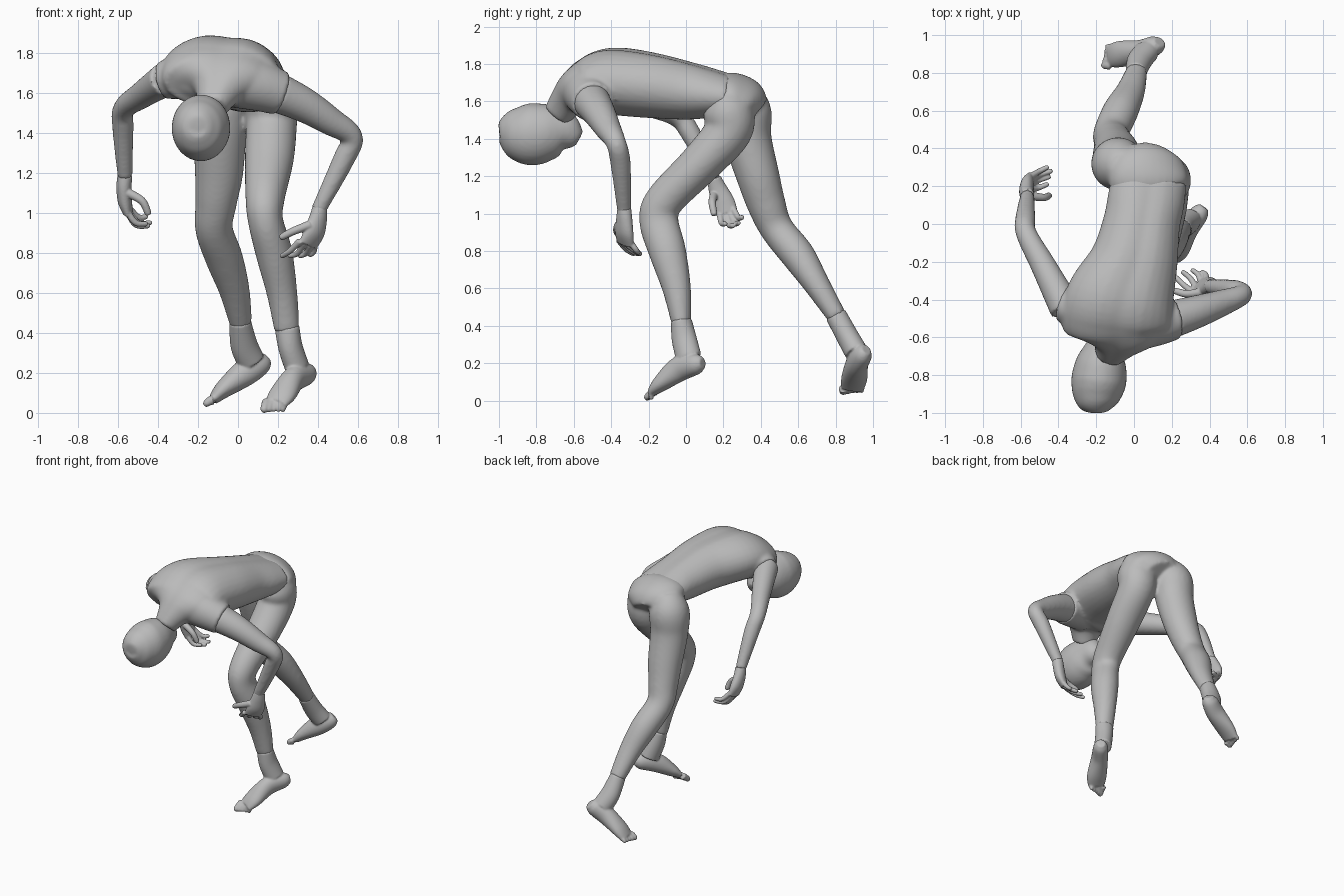
import bpy
import bmesh
import math
from mathutils import Vector

default_cube = bpy.data.objects.get("Cube")
if default_cube:
    bpy.data.objects.remove(default_cube, do_unlink=True)

# One matte grey for the whole figure
grey = bpy.data.materials.new("matte grey")
grey.use_nodes = True
grey_value = (0.5, 0.5, 0.5, 1)
grey.diffuse_color = grey_value
grey.node_tree.nodes["Principled BSDF"].inputs["Base Color"].default_value = grey_value

SEGMENTS = 32
STEPS = 6


def catmull(a, b, c, d, t):
    """Smooth in-between value for one coordinate of a station."""
    return 0.5 * (2 * b + (c - a) * t + (2 * a - 5 * b + 4 * c - d) * t * t
                  + (3 * b - a - 3 * c + d) * t ** 3)


def smooth_stations(stations):
    padded = [stations[0]] + list(stations) + [stations[-1]]
    result = []
    for i in range(len(stations) - 1):
        window = padded[i:i + 4]
        for step in range(STEPS):
            result.append([catmull(*values, step / STEPS) for values in zip(*window)])
    result.append(list(stations[-1]))
    return result


def loft(bm, stations, side=(1, 0, 0), groove=0):
    """Skin elliptical rings; a station is x, y, z, half width, half depth."""
    rows = smooth_stations(stations)
    centres = [Vector(row[:3]) for row in rows]
    rings = []
    for i, row in enumerate(rows):
        tangent = centres[min(i + 1, len(rows) - 1)] - centres[max(i - 1, 0)]
        tangent.normalize()
        across = Vector(side)
        across = (across - tangent * across.dot(tangent)).normalized()
        deep = tangent.cross(across)
        ring = []
        for k in range(SEGMENTS):
            angle = math.tau * k / SEGMENTS
            dent = 1 - groove * math.exp(-((angle - math.pi / 2) / 0.25) ** 2)
            offset = across * math.cos(angle) * row[3] + deep * math.sin(angle) * row[4] * dent
            ring.append(bm.verts.new(centres[i] + offset))
        rings.append(ring)
    for lower, upper in zip(rings, rings[1:]):
        for k in range(SEGMENTS):
            n = (k + 1) % SEGMENTS
            bm.faces.new((lower[k], lower[n], upper[n], upper[k]))
    bm.faces.new(rings[0][::-1])
    bm.faces.new(rings[-1])


def finish(name, bm, voxel=0.012, smoothing=4):
    """Fuse the lofts of one part into a single smooth skin."""
    bmesh.ops.recalc_face_normals(bm, faces=bm.faces)
    mesh = bpy.data.meshes.new(name)
    bm.to_mesh(mesh)
    bm.free()
    mesh.materials.append(grey)
    for polygon in mesh.polygons:
        polygon.use_smooth = True
    part = bpy.data.objects.new(name, mesh)
    bpy.context.collection.objects.link(part)
    fuse = part.modifiers.new("fuse", 'REMESH')
    fuse.mode = 'VOXEL'
    fuse.voxel_size = voxel
    fuse.use_smooth_shade = True
    relax = part.modifiers.new("relax", 'SMOOTH')
    relax.factor = 0.5
    relax.iterations = smoothing


def round_loft(bm, stations):
    loft(bm, [(x, y, z, r, r) for x, y, z, r in stations])


def arm(name, stations):
    bm = bmesh.new()
    round_loft(bm, stations)
    finish(name, bm)


def digit(bm, points, radius):
    """Finger or toe: a tapering tube with a rounded tip."""
    last = Vector(points[-1])
    heading = (last - Vector(points[-2])).normalized()
    tip = last + heading * radius * 0.6
    scales = (1.15, 1, 0.85)
    stations = [(*p, radius * s, radius * s) for p, s in zip(points, scales)]
    stations.append((*tip, radius * 0.4, radius * 0.4))
    loft(bm, stations, (0.3, 0.8, 0.5))


def hand(name, palm, side, fingers, thumb):
    bm = bmesh.new()
    loft(bm, palm, side)
    for finger in fingers:
        digit(bm, finger, 0.015)
    digit(bm, thumb, 0.02)
    finish(name, bm, 0.005, 3)


def foot(name, ankle, sole, side, big_toe, little_toe):
    bm = bmesh.new()
    loft(bm, ankle, side)
    loft(bm, sole, side)
    # Toes fan out from the ball, thinning towards the little toe
    ball = Vector(sole[-1][:3])
    spread = Vector(side).normalized() * sole[-1][3] * 0.8
    inner, outer = Vector(big_toe), Vector(little_toe)
    for i in range(5):
        f = i / 4
        tip = inner.lerp(outer, f)
        root = ball + spread * (2 * f - 1)
        middle = root.lerp(tip, 0.5) + Vector((0, 0, 0.004))
        digit(bm, (root, middle, tip), 0.022 - 0.008 * min(1, f * 2))
    finish(name, bm, 0.006, 8)


# Torso, shoulders and neck, with a shallow groove along the spine
torso = bmesh.new()
loft(torso, [
    (.08, .24, 1.635, .2, .11), (.065, .13, 1.645, .205, .135),
    (.04, 0, 1.66, .205, .158), (0, -.2, 1.69, .235, .178),
    (-.07, -.4, 1.71, .29, .183), (-.09, -.51, 1.68, .3, .168),
    (-.09, -.58, 1.65, .25, .135), (-.1, -.63, 1.61, .13, .1),
    (-.13, -.69, 1.53, .078, .078)], (1, -.2, -.1), 0.09)
round_loft(torso, [(-.15, -.49, 1.69, .14), (-.27, -.46, 1.685, .12),
                   (-.38, -.42, 1.66, .093)])
round_loft(torso, [(.02, -.53, 1.66, .14), (.12, -.52, 1.63, .125),
                   (.22, -.5, 1.595, .11)])
finish("torso", torso, smoothing=7)

# Head, crown to chin
head = bmesh.new()
loft(head, [
    (-.2, -1, 1.445, .025, .025), (-.2, -.99, 1.445, .065, .07),
    (-.2, -.95, 1.44, .108, .117), (-.195, -.89, 1.43, .135, .152),
    (-.185, -.82, 1.425, .146, .167), (-.175, -.73, 1.435, .132, .15),
    (-.165, -.65, 1.435, .095, .115), (-.16, -.59, 1.41, .06, .065),
    (-.16, -.57, 1.4, .03, .04)])
finish("head", head)

# Hips and both legs fused into one skin
hips = bmesh.new()
loft(hips, [(.085, .18, 1.635, .2, .105), (.075, .24, 1.63, .212, .122),
            (.06, .31, 1.59, .2, .13), (.05, .36, 1.54, .13, .1)], (1, -.17, -.12))
left_leg = [
    (.165, .2, 1.63, .1, .1), (.17, .225, 1.55, .13, .135),
    (.167, .225, 1.44, .128, .127), (.157, .08, 1.27, .122, .112),
    (.135, -.115, 1.07, .098, .103), (.138, -.145, .96, .088, .105),
    (.18, -.1, .8, .092, .1), (.22, -.05, .6, .077, .077),
    (.245, -.025, .41, .063, .052)]
right_leg = [
    (-.04, .29, 1.65, .1, .1), (-.08, .315, 1.55, .14, .14),
    (-.09, .33, 1.4, .133, .128), (-.095, .385, 1.2, .121, .115),
    (-.11, .43, 1.05, .104, .103), (-.12, .485, .92, .094, .09),
    (-.07, .6, .775, .094, .09), (-.02, .7, .62, .078, .07),
    (.015, .81, .445, .057, .052)]
for leg in (left_leg, right_leg):
    loft(hips, leg)
finish("hips_and_legs", hips, smoothing=10)

# Arms, shoulder to wrist
arm("left_arm", [
    (.2, -.505, 1.6, .1), (.33, -.465, 1.54, .087), (.46, -.42, 1.46, .071),
    (.57, -.375, 1.38, .054), (.53, -.35, 1.27, .054), (.4, -.33, 1.01, .037)])
arm("right_arm", [
    (-.36, -.45, 1.67, .086), (-.48, -.22, 1.59, .067), (-.57, -.05, 1.52, .055),
    (-.575, .03, 1.42, .053), (-.565, .15, 1.18, .037)])

# Hands with curled fingers
hand("left_hand",
     [(.41, -.33, 1.03, .037, .037), (.4, -.33, .97, .05, .038),
      (.38, -.33, .9, .062, .036), (.35, -.325, .84, .06, .024)],
     (.75, .6, 0),
     [((.31, -.36, .86), (.26, -.32, .81), (.22, -.28, .785)),
      ((.33, -.34, .85), (.3, -.29, .8), (.26, -.255, .785)),
      ((.36, -.32, .84), (.34, -.27, .8), (.31, -.245, .785)),
      ((.38, -.3, .85), (.38, -.27, .81), (.36, -.255, .79))],
     ((.36, -.36, .94), (.28, -.37, .91), (.22, -.355, .88)))
hand("right_hand",
     [(-.565, .15, 1.19, .037, .037), (-.57, .17, 1.13, .05, .038),
      (-.565, .2, 1.06, .06, .036), (-.55, .22, 1, .058, .024)],
     (0, .9, .3),
     [((-.55, .18, 1), (-.51, .19, .95), (-.46, .21, .945)),
      ((-.55, .21, 1), (-.51, .23, .94), (-.45, .25, .935)),
      ((-.55, .23, 1.01), (-.5, .26, .95), (-.44, .28, .95)),
      ((-.55, .25, 1.03), (-.5, .28, .98), (-.46, .3, .98))],
     ((-.55, .15, 1.1), (-.48, .14, 1.06), (-.45, .15, 1)))

# Feet, heels raised and toes pointing down
foot("left_foot",
     [(.245, -.025, .43, .063, .055), (.262, -.01, .33, .06, .068),
      (.295, .015, .23, .06, .07)],
     [(.37, .09, .2, .028, .03), (.345, .055, .195, .05, .055),
      (.28, -.035, .17, .057, .067), (.225, -.13, .095, .07, .046),
      (.19, -.175, .05, .06, .025)],
     (.9, -.3, -.1), (.13, -.21, .015), (.225, -.185, .012))
foot("right_foot",
     [(.01, .8, .46, .057, .054), (.03, .865, .34, .06, .068),
      (.065, .91, .26, .062, .07)],
     [(.135, .965, .275, .03, .035), (.11, .945, .25, .052, .06),
      (.035, .915, .2, .06, .067), (-.07, .9, .12, .07, .046),
      (-.125, .89, .065, .062, .026)],
     (0, 1, 0), (-.16, .84, .045), (-.145, .94, .05))
